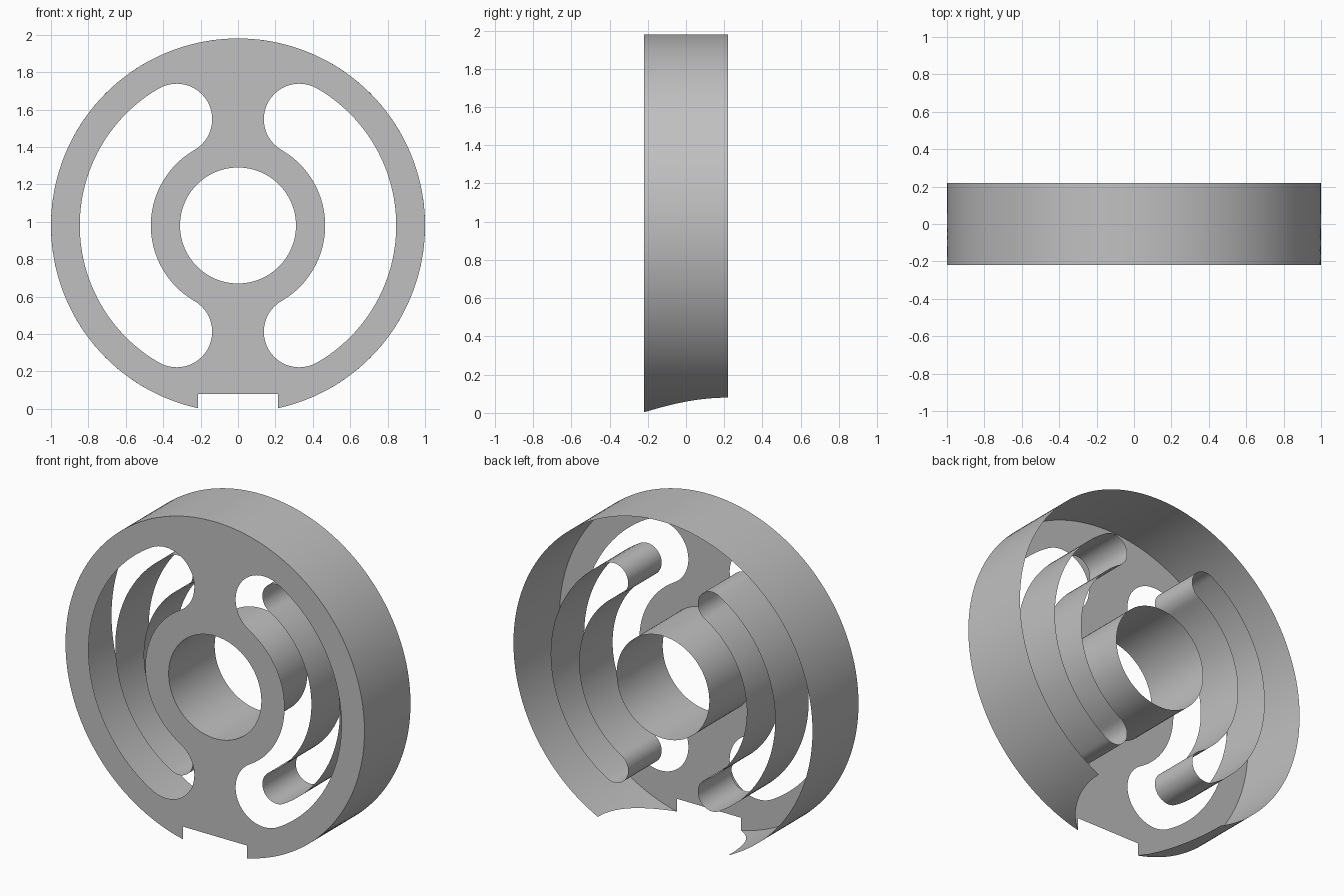
import bpy, bmesh
from math import sin, cos, asin, sqrt, pi, radians

cube = bpy.data.objects.get("Cube")
if cube:
    bpy.data.objects.remove(cube, do_unlink=True)

CENTRE_Z = 0.98
FRONT, BACK = -0.22, 0.22
SLOT_R, SLOT_END = 0.656, radians(60)   # slot centreline radius, half sweep
NOTCH_X, NOTCH_Z = 0.215, -0.9

grey = bpy.data.materials.new("plain grey")
grey.use_nodes = True
colour = (0.53, 0.53, 0.53, 1)
grey.diffuse_color = colour
grey.node_tree.nodes["Principled BSDF"].inputs["Base Color"].default_value = colour


def finish(name, bm, smooth=True):
    mesh = bpy.data.meshes.new(name)
    bm.to_mesh(mesh)
    bm.free()
    mesh.materials.append(grey)
    obj = bpy.data.objects.new(name, mesh)
    obj.location.z = CENTRE_Z
    bpy.context.scene.collection.objects.link(obj)
    if smooth:
        bpy.ops.object.select_all(action="DESELECT")
        obj.select_set(True)
        bpy.context.view_layer.objects.active = obj
        bpy.ops.object.shade_smooth_by_angle(angle=radians(30))
    return obj


def arc(cx, cz, r, start, end, n):
    return [(cx + r * cos(start + (end - start) * i / n),
             cz + r * sin(start + (end - start) * i / n)) for i in range(n + 1)]


def slot(half_width, side):
    """Closed outline of a curved slot with round ends."""
    e = SLOT_END
    cx, cz = SLOT_R * cos(e), SLOT_R * sin(e)
    pts = arc(0, 0, SLOT_R + half_width, -e, e, 48)
    pts += arc(cx, cz, half_width, e, e + pi, 24)[1:]
    pts += arc(0, 0, SLOT_R - half_width, e, -e, 48)[1:]
    pts += arc(cx, -cz, half_width, pi - e, 2 * pi - e, 24)[1:-1]
    return [(side * x, z) for x, z in pts]


def sheet(name, rows, closed):
    """Thin wall through matching rows of 3D points."""
    bm = bmesh.new()
    grid = [[bm.verts.new(p) for p in row] for row in rows]
    n = len(rows[0])
    for a, b in zip(grid, grid[1:]):
        for i in range(n if closed else n - 1):
            k = (i + 1) % n
            bm.faces.new((a[i], a[k], b[k], b[i]))
    return finish(name, bm)


def tube(name, outline, y0, y1):
    return sheet(name, [[(x, y, z) for x, z in outline] for y in (y0, y1)], True)


# Front plate with bore, two slots and the bottom notch
gap = asin(NOTCH_X)
bore = arc(0, 0, 0.31, 0, 2 * pi, 96)[:-1]
rim = arc(0, 0, 1, -pi / 2 + gap, 1.5 * pi - gap, 160)
rim += [(-NOTCH_X, NOTCH_Z), (NOTCH_X, NOTCH_Z)]
bm = bmesh.new()
for loop in (rim, bore, slot(0.19, 1), slot(0.19, -1)):
    vs = [bm.verts.new((x, FRONT, z)) for x, z in loop]
    for i, v in enumerate(vs):
        bm.edges.new((v, vs[i - 1]))
bmesh.ops.triangle_fill(bm, edges=bm.edges[:], use_beauty=True, normal=(0, -1, 0))
finish("front_plate", bm, smooth=False)

# Outer wall, its bottom opening flaring toward the back
rows = []
for j in range(13):
    y = FRONT + (BACK - FRONT) * j / 12
    a = asin(sqrt(0.3 - (y - BACK) ** 2) - 0.112)
    rows.append([(x, y, z) for x, z in arc(0, 0, 1, -pi / 2 + a, 1.5 * pi - a, 160)])
sheet("outer_wall", rows, False)

# Bore wall and the narrow inner slot walls
tube("bore_wall", bore, FRONT, BACK)
for side, label in ((1, "left"), (-1, "right")):
    tube(label + "_slot_wall", slot(0.095, side), -0.1, BACK)
